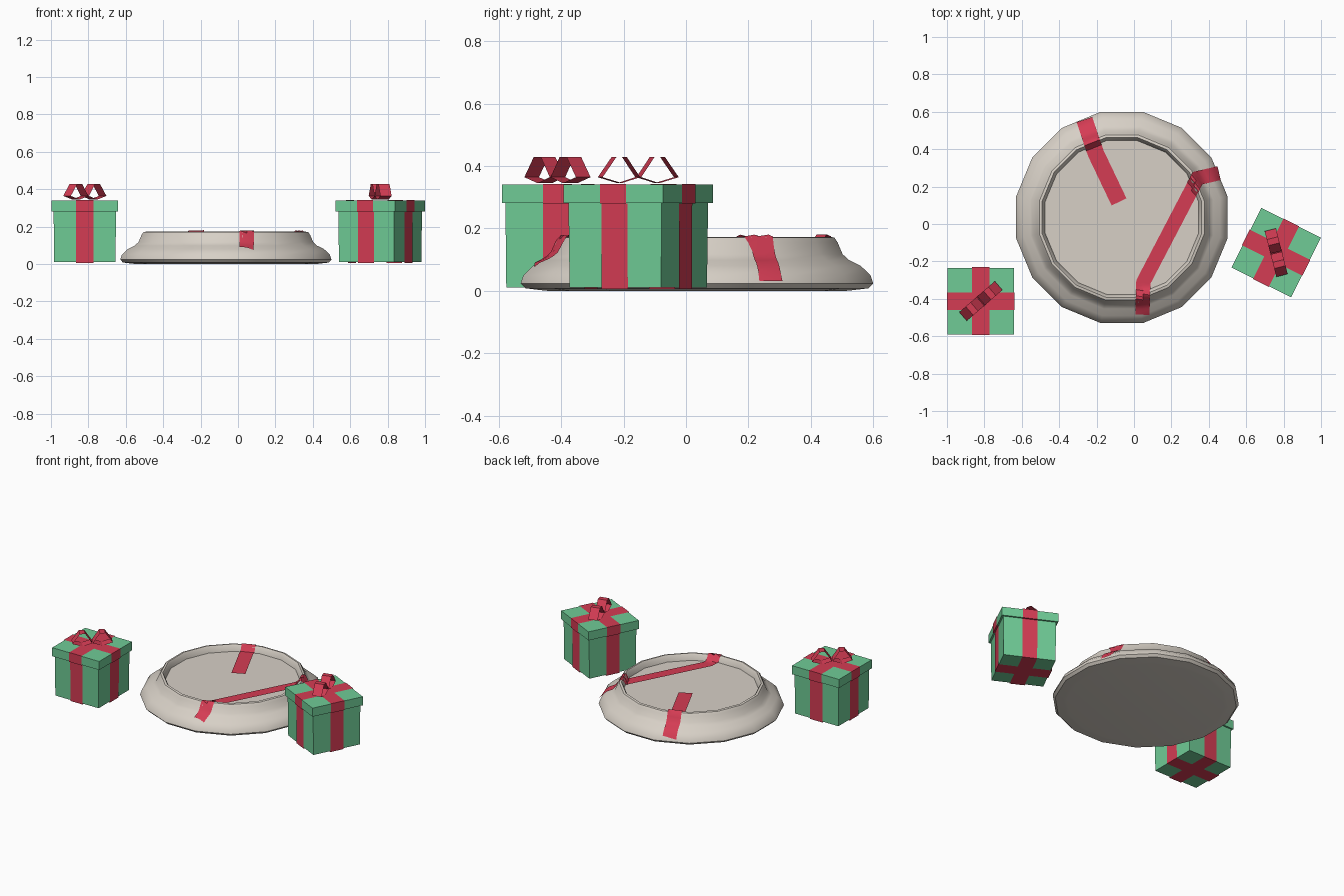
import bpy, bmesh, math
from mathutils import Vector, Matrix

if "Cube" in bpy.data.objects:
    bpy.data.objects.remove(bpy.data.objects["Cube"])


def material(name, col):
    m = bpy.data.materials.new(name)
    m.diffuse_color = (*col, 1)
    m.use_nodes = True
    m.node_tree.nodes["Principled BSDF"].inputs["Base Color"].default_value = m.diffuse_color
    return m


STONE = material("warm_grey", (0.68, 0.63, 0.565))
GREEN = material("mint_green", (0.16, 0.60, 0.305))
RED = material("ribbon_red", (0.66, 0.045, 0.088))


def add_object(name, verts, faces, mat, matrix=Matrix(), fix=False):
    me = bpy.data.meshes.new(name)
    me.from_pydata(verts, [], faces)
    if fix:
        bm = bmesh.new()
        bm.from_mesh(me)
        bmesh.ops.recalc_face_normals(bm, faces=bm.faces)
        bm.to_mesh(me)
        bm.free()
    me.materials.append(mat)
    ob = bpy.data.objects.new(name, me)
    ob.matrix_world = matrix
    bpy.context.collection.objects.link(ob)
    return ob


def smooth(ob, angle):
    bpy.ops.object.select_all(action='DESELECT')
    ob.select_set(True)
    bpy.context.view_layer.objects.active = ob
    bpy.ops.object.shade_smooth_by_angle(angle=math.radians(angle))


# --- Round plate: 16-sided lathe, profile given as (flat-side radius, height)
N = 16
CENTRE = Vector((-0.065, 0.035))
UNDER = [(0.50, 0.002), (0.55, 0.008)]
TOP = [(0.565, 0.024), (0.556, 0.05), (0.525, 0.08), (0.488, 0.098),
       (0.467, 0.117), (0.451, 0.155), (0.441, 0.170), (0.427, 0.173),
       (0.419, 0.162), (0.411, 0.130)]
profile = [(0.48, 0.0)] + UNDER + TOP
verts, faces = [], []
for r, z in profile:
    for k in range(N):
        a = 2 * math.pi * (k + 0.5) / N
        R = r / math.cos(math.pi / N)
        verts.append((CENTRE.x + R * math.cos(a), CENTRE.y + R * math.sin(a), z))
for i in range(len(profile) - 1):
    for k in range(N):
        j = (k + 1) % N
        faces.append((i * N + k, i * N + j, (i + 1) * N + j, (i + 1) * N + k))
faces.append(tuple(reversed(range(N))))
last = (len(profile) - 1) * N
faces.append(tuple(range(last, last + N)))
smooth(add_object("plate", verts, faces, STONE, fix=True), 40)


def plate_height(p):
    """Height of the plate's upper surface below point p."""
    d = p - CENTRE
    r = max(d.dot(Vector((math.cos(2 * math.pi * k / N), math.sin(2 * math.pi * k / N))))
            for k in range(N))
    if r <= TOP[-1][0]:
        return TOP[-1][1]
    for (r0, z0), (r1, z1) in zip(TOP, TOP[1:]):
        if r1 <= r <= r0:
            return z0 + (z1 - z0) * (r0 - r) / (r0 - r1)
    return TOP[0][1]


# --- Loose ribbons draped over the plate
def draped_ribbon(name, path, width):
    pts = [Vector(p) for p in path]
    edges = []
    for i, p in enumerate(pts):
        d0 = (pts[i] - pts[i - 1]).normalized() if i else (pts[1] - pts[0]).normalized()
        d1 = (pts[i + 1] - pts[i]).normalized() if i < len(pts) - 1 else d0
        t = (d0 + d1).normalized()
        n = Vector((-t.y, t.x))
        h = width / 2 / max(0.5, n.dot(Vector((-d1.y, d1.x))))
        edges.append((p + n * h, p - n * h))
    rows = []
    for (a0, b0), (a1, b1) in zip(edges, edges[1:]):
        steps = max(2, int((a1 - a0).length / 0.014))
        for s in range(steps):
            rows.append((a0.lerp(a1, s / steps), b0.lerp(b1, s / steps)))
    rows.append(edges[-1])
    vs, fs = [], []
    for row in rows:
        for f in (0, 0.5, 1):
            q = row[0].lerp(row[1], f)
            vs.append((q.x, q.y, plate_height(q) + 0.008))
    for i in range(len(rows) - 1):
        for c in (0, 1):
            a = 3 * i + c
            fs.append((a, a + 1, a + 4, a + 3))
    smooth(add_object(name, vs, fs, RED), 35)


draped_ribbon("short_plate_ribbon", [(-0.265, 0.558), (-0.205, 0.38), (-0.08, 0.118)], 0.088)
draped_ribbon("long_plate_ribbon",
              [(0.455, 0.272), (0.34, 0.245), (0.05, -0.31), (0.045, -0.485)], 0.076)


# --- Gift boxes
def block(name, half_low, half_high, z0, z1, mat, matrix):
    vs = [(sx * h, sy * h, z) for h, z in ((half_low, z0), (half_high, z1))
          for sx, sy in ((-1, -1), (1, -1), (1, 1), (-1, 1))]
    fs = [(3, 2, 1, 0), (4, 5, 6, 7)]
    fs += [(i, (i + 1) % 4, (i + 1) % 4 + 4, i + 4) for i in range(4)]
    add_object(name, vs, fs, mat, matrix)


def band(name, loop, centre_v, width, matrix, fix=True):
    """Ribbon strip: closed loop of (u, z) points extruded across its width."""
    n = len(loop)
    vs = [(u, centre_v + s * width / 2, z) for s in (-1, 1) for u, z in loop]
    fs = [(i, (i + 1) % n, (i + 1) % n + n, i + n) for i in range(n)]
    add_object(name, vs, fs, RED, matrix, fix)


half = [(0.169, 0.006), (0.170, 0.279), (0.181, 0.279), (0.181, 0.343)]
WRAP = half + [(-u, z) for u, z in reversed(half)]
BOW = [(0.002, 0.364), (0.062, 0.345), (0.126, 0.364), (0.080, 0.429), (0.046, 0.429)]


def gift(name, x, y, angle):
    m = Matrix.Translation((x, y, 0)) @ Matrix.Rotation(math.radians(angle), 4, 'Z')
    block(name + "_box", 0.164, 0.167, 0.010, 0.30, GREEN, m)
    block(name + "_lid", 0.178, 0.178, 0.281, 0.340, GREEN, m)
    # crossed ribbon bands
    band(name + "_band_a", WRAP, 0, 0.094, m)
    band(name + "_band_b", WRAP, 0, 0.094, m @ Matrix.Rotation(math.pi / 2, 4, 'Z'))
    # two open bow loops
    for i, tag in enumerate(("bow_loop_a", "bow_loop_b")):
        turn = Matrix.Rotation(math.radians(41) + i * math.pi, 4, 'Z')
        band(f"{name}_{tag}", BOW, 0, 0.062, m @ turn)


gift("left_gift", -0.819, -0.412, 0)
gift("right_gift", 0.760, -0.153, -116.6)
